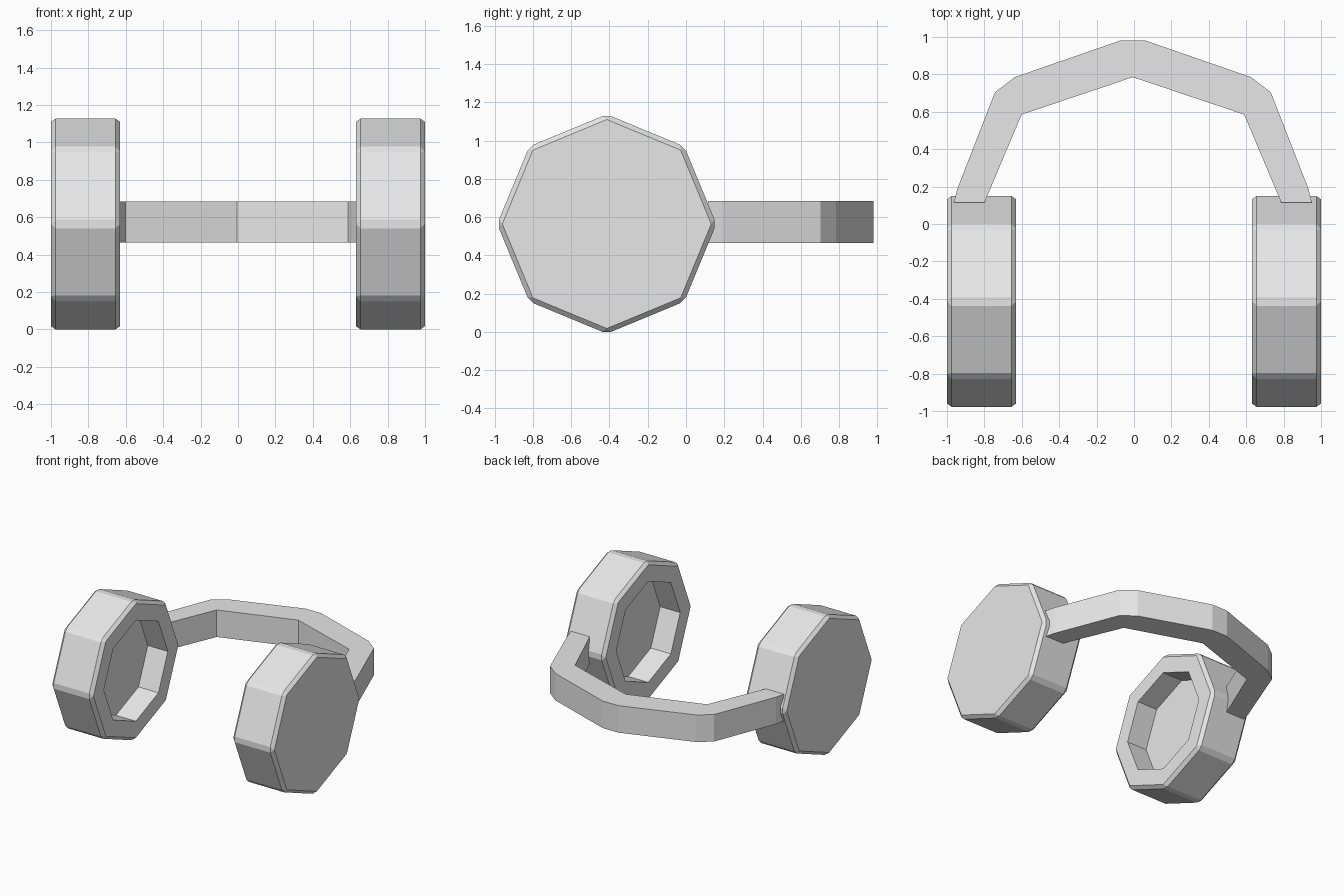
import bpy, bmesh, math
from mathutils import Matrix

if "Cube" in bpy.data.objects:
    bpy.data.objects.remove(bpy.data.objects["Cube"])

grey = bpy.data.materials.new("plain_grey")
grey.diffuse_color = (0.8, 0.8, 0.8, 1)
grey.use_nodes = True
grey.node_tree.nodes["Principled BSDF"].inputs["Base Color"].default_value = grey.diffuse_color


def finish(bm, name):
    bmesh.ops.recalc_face_normals(bm, faces=bm.faces[:])
    me = bpy.data.meshes.new(name)
    bm.to_mesh(me)
    bm.free()
    me.materials.append(grey)
    ob = bpy.data.objects.new(name, me)
    bpy.context.collection.objects.link(ob)
    return ob


# Ear cups: chamfered octagonal drums with a recess facing inwards
def ear_cup(side, name):
    bm = bmesh.new()
    bmesh.ops.create_cone(bm, cap_ends=True, segments=8, radius1=0.573,
                          radius2=0.573, depth=0.37)
    bmesh.ops.rotate(bm, verts=bm.verts[:], matrix=Matrix.Rotation(math.pi / 2, 3, 'Y'))
    bmesh.ops.translate(bm, verts=bm.verts[:], vec=(side * 0.815, -0.414, 0.564))
    bmesh.ops.bevel(bm, geom=bm.edges[:], offset=0.025, segments=1,
                    profile=0.5, affect='EDGES')
    bm.normal_update()
    inner = max((f for f in bm.faces if f.normal.x * side < -0.9),
                key=lambda f: f.calc_area())
    # inset keeps the octagon: 0.546 radius rim down to a 0.40 radius opening
    bmesh.ops.inset_region(bm, faces=[inner], thickness=0.146 * math.cos(math.pi / 8))
    hole = bmesh.ops.extrude_discrete_faces(bm, faces=[inner])["faces"][0]
    bmesh.ops.translate(bm, verts=hole.verts[:], vec=(side * 0.18, 0, 0))
    return finish(bm, name)


ear_cup(-1, "left_ear_cup")
ear_cup(1, "right_ear_cup")

# Headband: angular arch outline, extruded upwards
half = [(0.07, 0.98), (0.632, 0.785), (0.738, 0.703), (0.938, 0.19),
        (0.957, 0.115), (0.793, 0.115), (0.595, 0.585)]
outline = half + [(0, 0.785)] + [(-x, y) for x, y in reversed(half)]
bm = bmesh.new()
face = bm.faces.new([bm.verts.new((x - 0.006, y, 0.465)) for x, y in outline])
ext = bmesh.ops.extrude_face_region(bm, geom=[face])["geom"]
bmesh.ops.translate(bm, verts=[v for v in ext if isinstance(v, bmesh.types.BMVert)],
                    vec=(0, 0, 0.22))
finish(bm, "headband")
